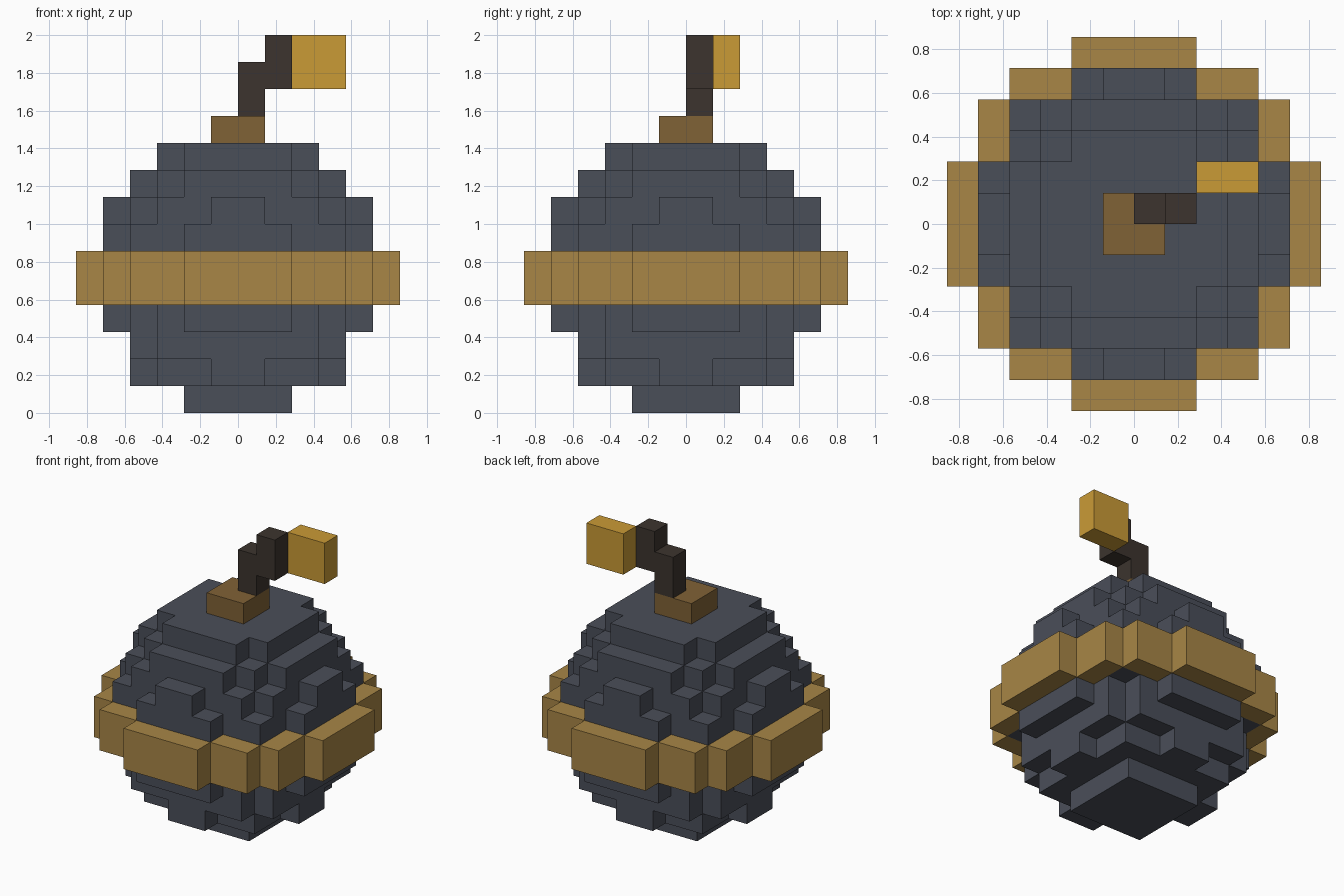
import bpy
import bmesh
from mathutils import Vector

U = 2 / 14  # edge of one block

cube = bpy.data.objects.get("Cube")
if cube:
    bpy.data.objects.remove(cube, do_unlink=True)


def material(name, rgb):
    """Flat material from 8-bit display values."""
    linear = [((c / 255 + 0.055) / 1.055) ** 2.4 for c in rgb]
    mat = bpy.data.materials.new(name)
    mat.use_nodes = True
    mat.diffuse_color = (*linear, 1)
    bsdf = mat.node_tree.nodes["Principled BSDF"]
    bsdf.inputs["Base Color"].default_value = (*linear, 1)
    bsdf.inputs["Roughness"].default_value = 0.9
    return mat


IRON = material("dark iron", (74, 78, 89))
BRASS = material("dull brass", (168, 134, 70))
BRONZE = material("brown bronze", (128, 98, 54))
CORD = material("charred cord", (60, 52, 46))
SPARK = material("bright amber", (202, 155, 54))


def disc(rows, z):
    """Block cells of one layer: rows holds half widths, from the middle row outwards."""
    return {(x, y, z)
            for i, w in enumerate(rows)
            for y in (i, -i - 1)
            for x in range(-w, w)}


def box(x0, x1, y0, y1, z0, z1):
    return {(x, y, z) for x in range(x0, x1)
            for y in range(y0, y1) for z in range(z0, z1)}


def block_object(name, cells, mat):
    """Mesh the outer skin of a set of block cells."""
    bm = bmesh.new()
    for cell in cells:
        for axis in range(3):
            for side in (0, 1):
                near = list(cell)
                near[axis] += 2 * side - 1
                if tuple(near) in cells:
                    continue
                a, b = Vector(), Vector()
                a[(axis + 1) % 3] = b[(axis + 2) % 3] = 1
                start = Vector(cell)
                start[axis] += side
                loop = [start, start + a, start + a + b, start + b]
                if not side:
                    loop.reverse()
                bm.faces.new([bm.verts.new(p * U) for p in loop])
    bmesh.ops.remove_doubles(bm, verts=bm.verts, dist=U / 100)
    mesh = bpy.data.meshes.new(name)
    bm.to_mesh(mesh)
    bm.free()
    mesh.materials.append(mat)
    obj = bpy.data.objects.new(name, mesh)
    bpy.context.collection.objects.link(obj)
    return obj


# Round body, layer by layer from the ground up
middle = [5, 5, 4, 4, 2]
layers = [[2, 2], [4, 3, 3, 1], [4, 4, 4, 3], [5, 5, 4, 3, 2],
          middle, middle, middle,
          [5, 4, 4, 3, 1], [4, 4, 3, 2], [3, 3, 2]]
body = set().union(*(disc(rows, z) for z, rows in enumerate(layers)))
block_object("body", body, IRON)

# Band around the middle
band = set().union(*(disc([6, 6, 5, 5, 4, 2], z) for z in (4, 5)))
block_object("band", band - body, BRASS)

# Cap, stepped fuse and spark
block_object("cap", box(-1, 1, -1, 1, 10, 11), BRONZE)
block_object("fuse", box(0, 1, 0, 1, 11, 13) | box(1, 2, 0, 1, 12, 14), CORD)
block_object("spark", box(2, 4, 1, 2, 12, 14), SPARK)
